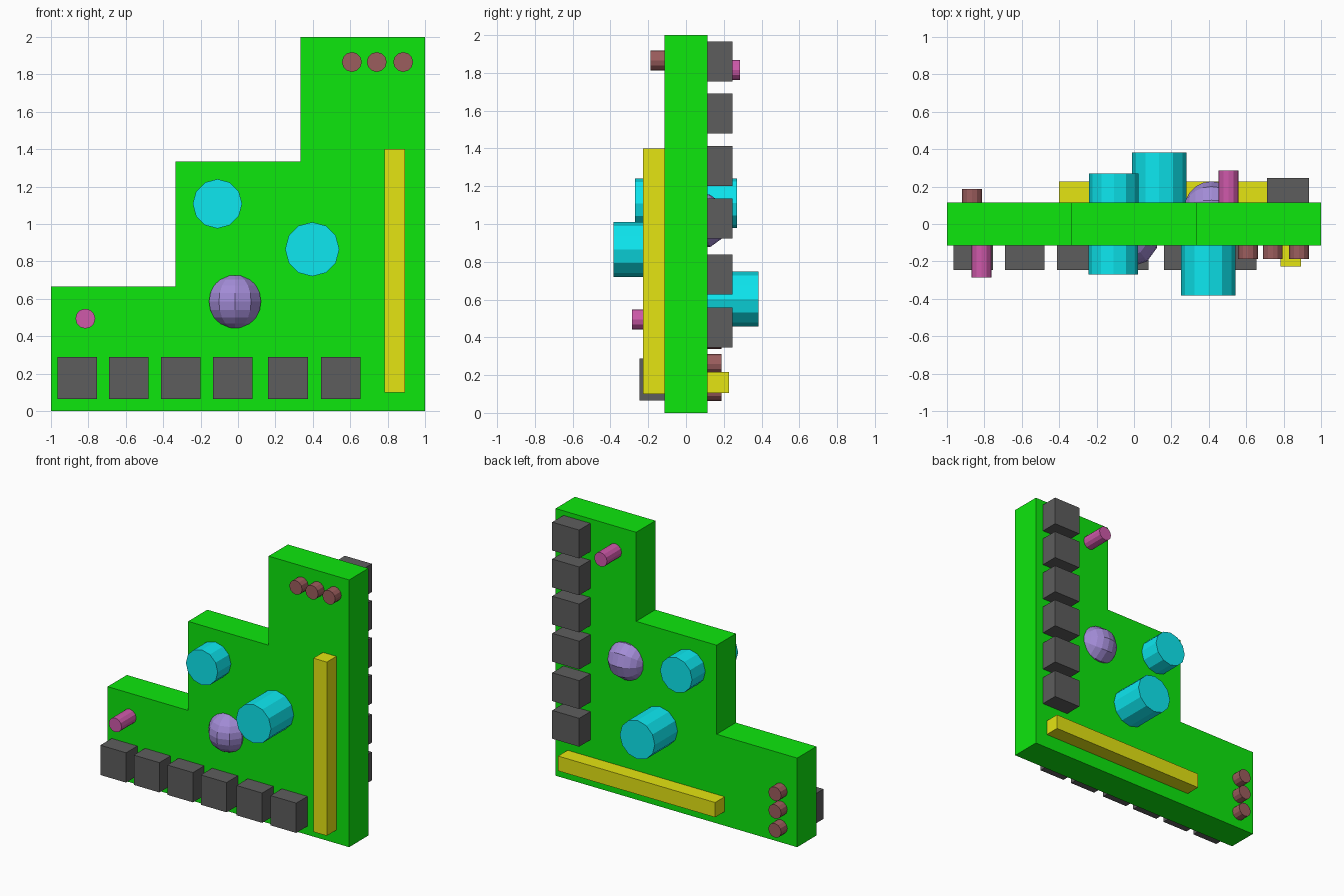
import bpy, bmesh, math
from mathutils import Matrix

if "Cube" in bpy.data.objects:
    bpy.data.objects.remove(bpy.data.objects["Cube"])

D = 0.114  # half thickness of the slab

# Half turn about the slab's diagonal: (x, y, z) -> (1-z, -y, 1-x)
FLIP = Matrix(((0, 0, -1, 1), (0, -1, 0, 0), (-1, 0, 0, 1), (0, 0, 0, 1)))


def material(name, rgb):
    m = bpy.data.materials.new(name)
    m.diffuse_color = (*rgb, 1)
    m.use_nodes = True
    m.node_tree.nodes["Principled BSDF"].inputs["Base Color"].default_value = m.diffuse_color
    return m


GREEN = material("green", (0.004, 0.80, 0.004))
TEAL = material("teal", (0.004, 0.80, 0.87))
YELLOW = material("yellow", (0.78, 0.78, 0.006))
DARK = material("dark_grey", (0.11, 0.11, 0.11))
PURPLE = material("purple", (0.36, 0.26, 0.67))
PINK = material("pink", (0.62, 0.10, 0.40))
BROWN = material("brown", (0.33, 0.11, 0.11))


def add(name, bm, mat, both=True):
    """Make an object, plus its turned copy on the back of the slab."""
    bmesh.ops.recalc_face_normals(bm, faces=bm.faces)
    me = bpy.data.meshes.new(name)
    bm.to_mesh(me)
    bm.free()
    me.materials.append(mat)
    for side in ("front", "back") if both else ("",):
        ob = bpy.data.objects.new(f"{name}_{side}" if side else name, me)
        if side == "back":
            ob.matrix_world = FLIP
        bpy.context.collection.objects.link(ob)


def box(name, x0, x1, z0, z1, depth, mat):
    bm = bmesh.new()
    m = (Matrix.Translation(((x0 + x1) / 2, -depth / 2, (z0 + z1) / 2))
         @ Matrix.Diagonal((x1 - x0, depth, z1 - z0, 1)))
    bmesh.ops.create_cube(bm, size=1, matrix=m)
    add(name, bm, mat)


def peg(name, x, z, r, depth, mat):
    bm = bmesh.new()
    m = Matrix.Translation((x, -depth / 2, z)) @ Matrix.Rotation(math.pi / 2, 4, 'X')
    bmesh.ops.create_cone(bm, cap_ends=True, segments=12, radius1=r, radius2=r,
                          depth=depth, matrix=m)
    add(name, bm, mat)


# Stepped slab
T = 2 / 3
profile = [(-1, 0), (1, 0), (1, 2), (T / 2, 2), (T / 2, 2 * T),
           (-T / 2, 2 * T), (-T / 2, T), (-1, T)]
bm = bmesh.new()
face = bm.faces.new([bm.verts.new((x, -D, z)) for x, z in profile])
ext = bmesh.ops.extrude_face_region(bm, geom=[face], use_keep_orig=True)
bmesh.ops.translate(bm, vec=(0, 2 * D, 0),
                    verts=[v for v in ext["geom"] if isinstance(v, bmesh.types.BMVert)])
add("stepped_slab", bm, GREEN, both=False)

# Row of blocks and the long bar
for i, x in enumerate((-0.86, -0.584, -0.306, -0.028, 0.267, 0.549)):
    box(f"block_{i + 1}", x - 0.106, x + 0.106, 0.065, 0.288, 0.247, DARK)
box("long_bar", 0.783, 0.894, 0.10, 1.40, 0.227, YELLOW)

# Round pegs
peg("large_drum", 0.397, 0.865, 0.145, 0.383, TEAL)
peg("small_drum", -0.110, 1.108, 0.132, 0.271, TEAL)
peg("thin_peg", -0.816, 0.494, 0.053, 0.287, PINK)
for i, x in enumerate((0.609, 0.742, 0.883)):
    peg(f"button_{i + 1}", x, 1.866, 0.053, 0.187, BROWN)

# Half-sunk ball
bm = bmesh.new()
bmesh.ops.create_uvsphere(bm, u_segments=10, v_segments=10, radius=0.146,
                          matrix=Matrix.Translation((-0.016, -0.082, 0.585)))
add("ball", bm, PURPLE)
